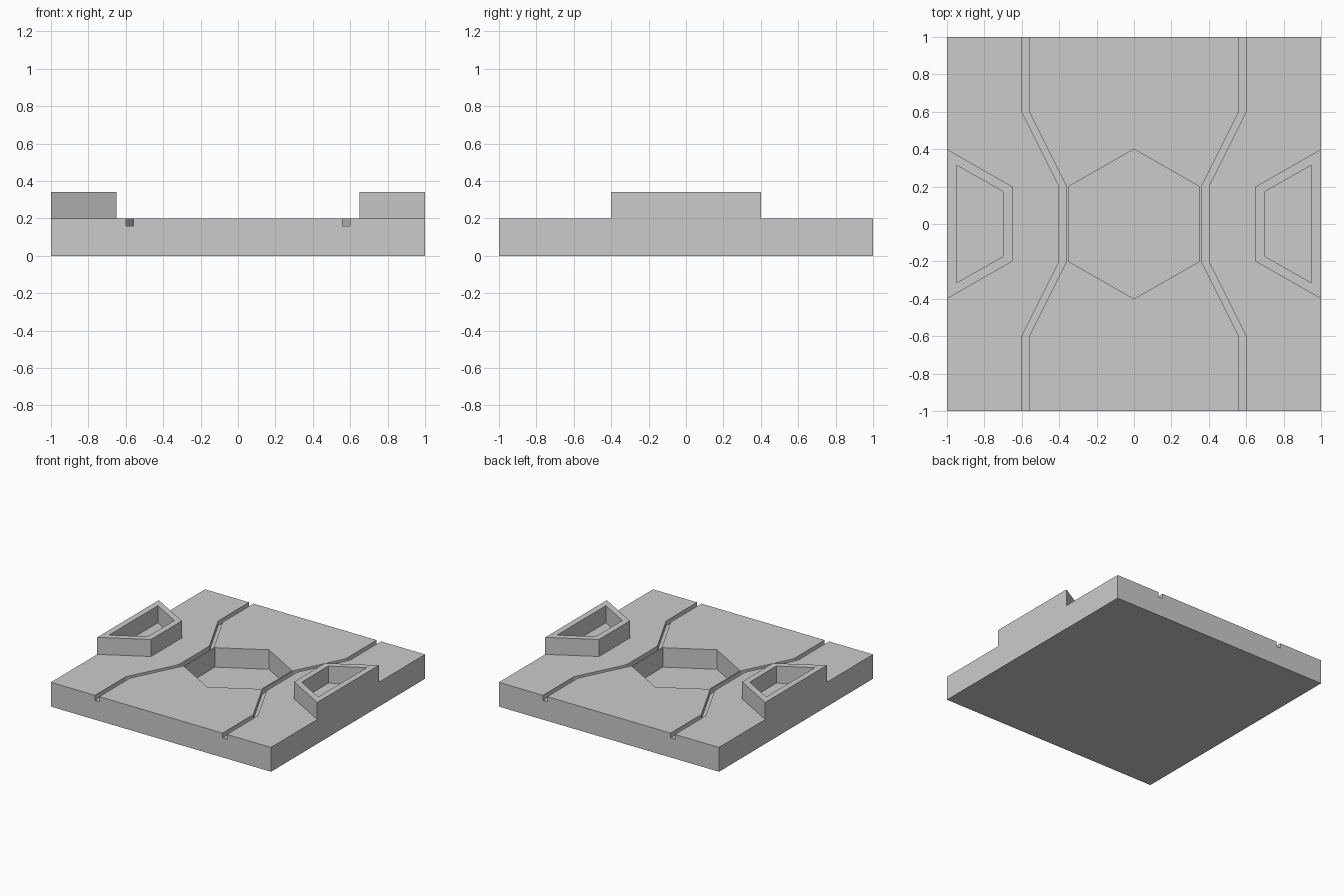
import bpy
import bmesh

if "Cube" in bpy.data.objects:
    bpy.data.objects.remove(bpy.data.objects["Cube"])


def prism(name, outline, z0, z1):
    """Vertical prism from an xy outline."""
    bm = bmesh.new()
    face = bm.faces.new([bm.verts.new((x, y, z0)) for x, y in outline])
    top = bmesh.ops.extrude_face_region(bm, geom=[face])["geom"]
    for v in top:
        if isinstance(v, bmesh.types.BMVert):
            v.co.z = z1
    bmesh.ops.recalc_face_normals(bm, faces=bm.faces)
    mesh = bpy.data.meshes.new(name)
    bm.to_mesh(mesh)
    bm.free()
    obj = bpy.data.objects.new(name, mesh)
    bpy.context.collection.objects.link(obj)
    return obj


def carve(target, outline, z0, z1):
    """Cut a prism out of the target and discard the cutter."""
    cutter = prism("cutter", outline, z0, z1)
    cutter.hide_render = True
    mod = target.modifiers.new("carve", "BOOLEAN")
    mod.operation = "DIFFERENCE"
    mod.solver = "EXACT"
    mod.object = cutter
    bpy.context.view_layer.objects.active = target
    bpy.ops.object.modifier_apply(modifier=mod.name)
    bpy.data.objects.remove(cutter)


# Solid block, as tall as the raised side trays
tile = prism("floor_tile", [(-1, -1), (1, -1), (1, 1), (-1, 1)], 0, 0.34)

# Lower the slab top, leaving a tapered tray on each side
edge = 0.2 + 0.55 * 0.2 / 0.35
right = [(1.2, -1.2), (1.2, -edge), (0.65, -0.2),
         (0.65, 0.2), (1.2, edge), (1.2, 1.2)]
carve(tile, right + [(-x, -y) for x, y in right], 0.2, 0.5)

# Central hexagonal basin
carve(tile, [(0, -0.4), (0.35, -0.2), (0.35, 0.2),
             (0, 0.4), (-0.35, 0.2), (-0.35, -0.2)], 0.04, 0.3)

# Bent channels and tray hollows, mirrored left and right
path = [(0.6, -1.1), (0.6, -0.6), (0.4, -0.2),
        (0.4, 0.2), (0.6, 0.6), (0.6, 1.1)]
channel = path + [(x - 0.04, y) for x, y in reversed(path)]
hollow = [(0.95, -0.315), (0.95, 0.315), (0.7, 0.173), (0.7, -0.173)]
for side in (-1, 1):
    carve(tile, [(side * x, y) for x, y in channel], 0.16, 0.3)
    carve(tile, [(side * x, y) for x, y in hollow], 0.2, 0.5)
